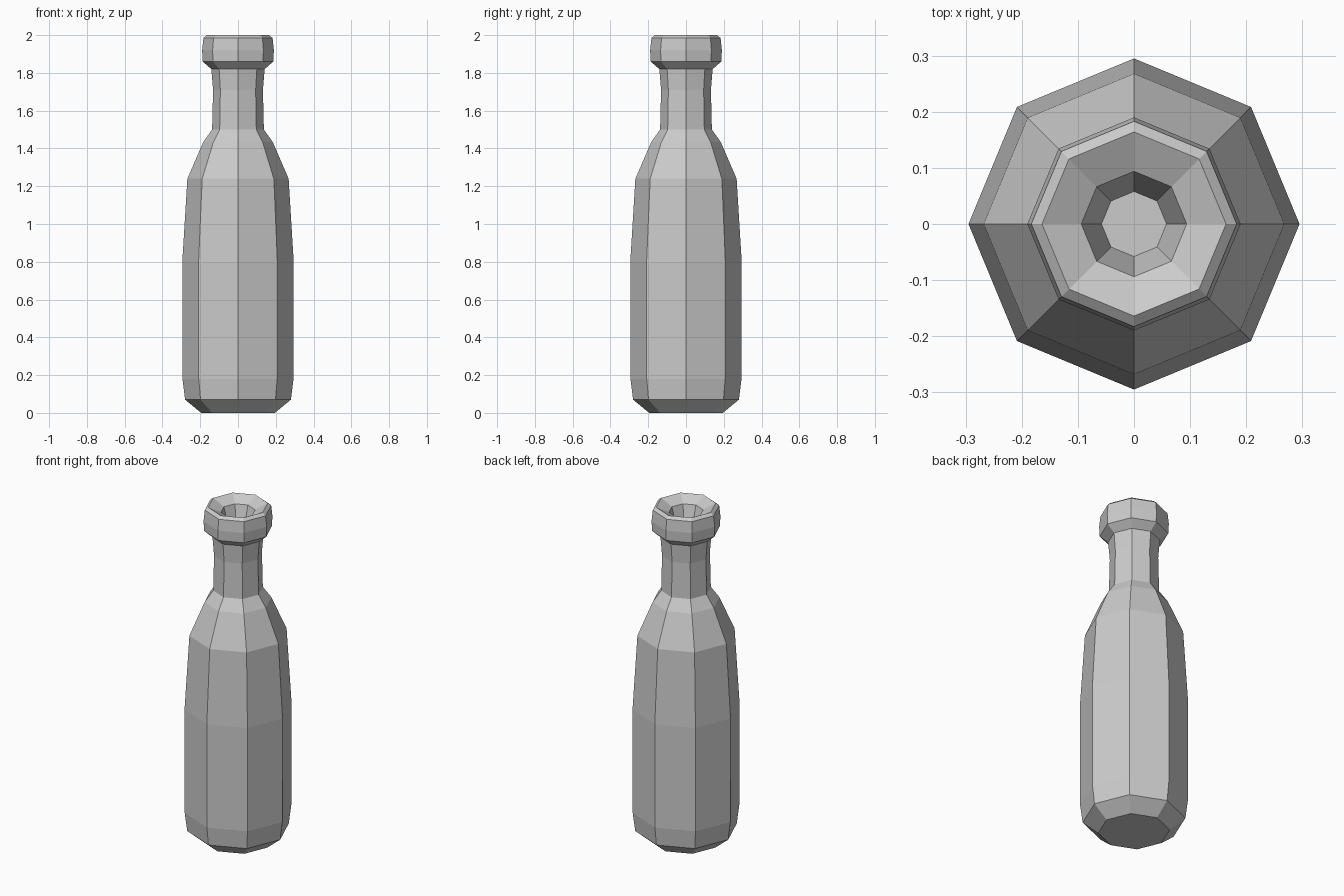
import bpy, bmesh
from math import cos, sin, pi

if "Cube" in bpy.data.objects:
    bpy.data.objects.remove(bpy.data.objects["Cube"])

SIDES = 8


def lathe(name, profile):
    """Revolve (radius, z) points into a flat-faced solid, capped at both ends."""
    bm = bmesh.new()
    rings = [[bm.verts.new((r * cos(2 * pi * i / SIDES), r * sin(2 * pi * i / SIDES), z))
              for i in range(SIDES)] for r, z in profile]
    for low, high in zip(rings, rings[1:]):
        for i in range(SIDES):
            j = (i + 1) % SIDES
            bm.faces.new((low[i], low[j], high[j], high[i]))
    bm.faces.new(rings[0][::-1])
    bm.faces.new(rings[-1])
    mesh = bpy.data.meshes.new(name)
    bm.to_mesh(mesh)
    bm.free()
    obj = bpy.data.objects.new(name, mesh)
    bpy.context.collection.objects.link(obj)
    return obj


# Base, body, shoulder, neck, lip, then down into the mouth
lathe("bottle", [
    (0.195, 0.0), (0.28, 0.07), (0.294, 0.18), (0.295, 0.80), (0.268, 1.24),
    (0.184, 1.434), (0.137, 1.50), (0.132, 1.71), (0.141, 1.82),
    (0.187, 1.86), (0.19, 1.92), (0.183, 1.985), (0.164, 2.0),
    (0.094, 1.965), (0.058, 1.84),
])
